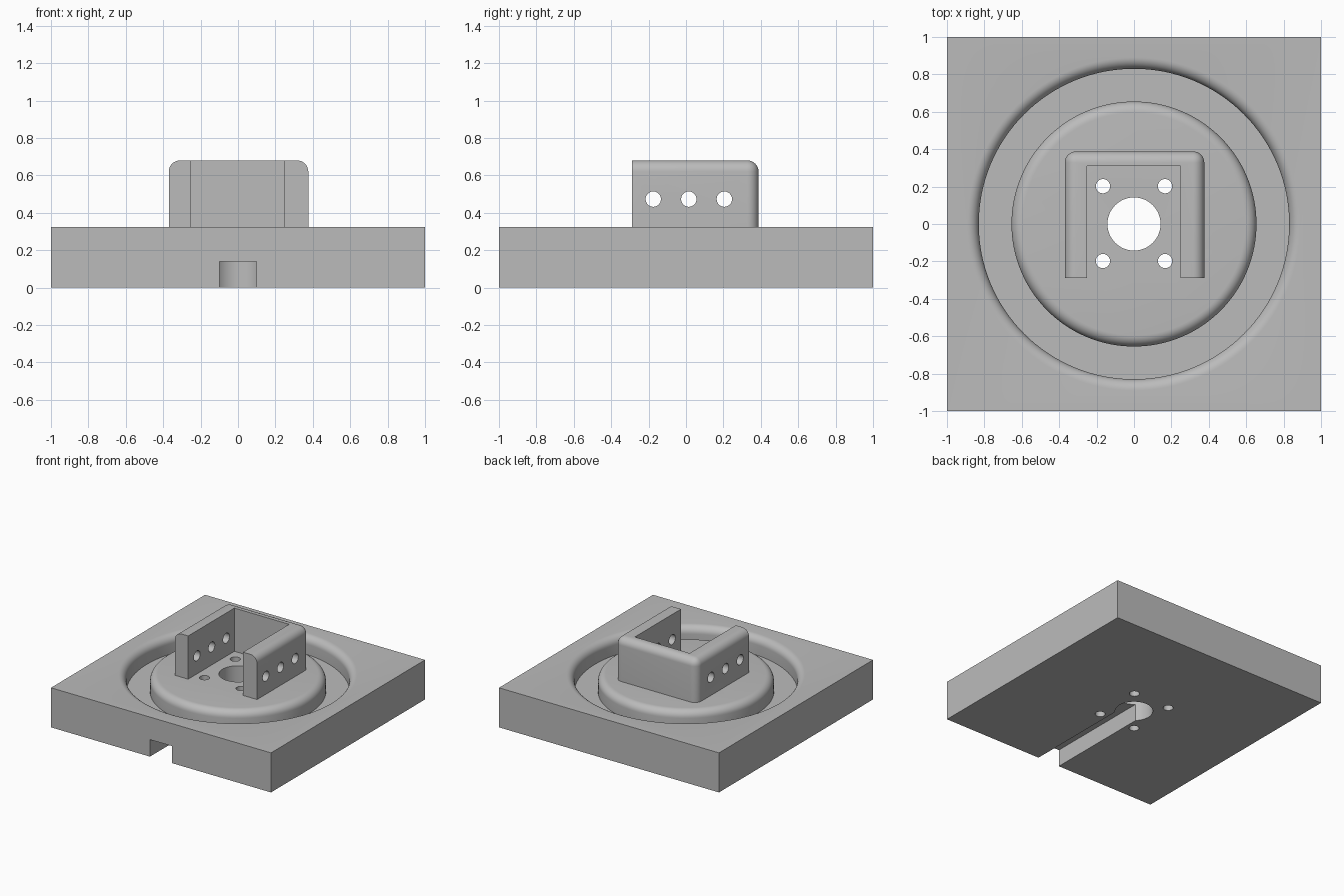
import bpy, bmesh
from math import pi, sin, cos
from mathutils import Matrix, Vector

if "Cube" in bpy.data.objects:
    bpy.data.objects.remove(bpy.data.objects["Cube"])

GREY = (0.5, 0.5, 0.5, 1)
grey = bpy.data.materials.new("plain grey")
grey.use_nodes = True
grey.diffuse_color = GREY
grey.node_tree.nodes["Principled BSDF"].inputs["Base Color"].default_value = GREY

TOP = 0.325      # top of the base plate
FILLET = 0.06


def make_object(name, bm):
    bmesh.ops.recalc_face_normals(bm, faces=bm.faces)
    mesh = bpy.data.meshes.new(name)
    bm.to_mesh(mesh)
    bm.free()
    mesh.materials.append(grey)
    obj = bpy.data.objects.new(name, mesh)
    bpy.context.collection.objects.link(obj)
    return obj


def box_mesh(low, high):
    low, high = Vector(low), Vector(high)
    bm = bmesh.new()
    bmesh.ops.create_cube(bm, size=1)
    bmesh.ops.scale(bm, vec=high - low, verts=bm.verts)
    bmesh.ops.translate(bm, vec=(low + high) / 2, verts=bm.verts)
    return bm


def rod_mesh(center, radius, length, axis="Z", sides=48):
    turn = Matrix.Rotation(pi / 2, 4, "Y") if axis == "X" else Matrix()
    bm = bmesh.new()
    bmesh.ops.create_cone(bm, cap_ends=True, segments=sides, radius1=radius,
                          radius2=radius, depth=length,
                          matrix=Matrix.Translation(center) @ turn)
    return bm


def lathe_mesh(profile, sides=128):
    bm = bmesh.new()
    rings = [[bm.verts.new((r * cos(2 * pi * i / sides), r * sin(2 * pi * i / sides), z))
              for i in range(sides)] for r, z in profile]
    for a, b in zip(rings, rings[1:] + rings[:1]):
        for i in range(sides):
            j = (i + 1) % sides
            bm.faces.new((a[i], a[j], b[j], b[i]))
    return bm


def cut(target, bm):
    cutter = make_object("cutter", bm)
    cutter.hide_render = True
    mod = target.modifiers.new("cut", "BOOLEAN")
    mod.operation, mod.solver, mod.object = "DIFFERENCE", "EXACT", cutter
    bpy.context.view_layer.objects.active = target
    bpy.ops.object.modifier_apply(modifier=mod.name)
    bpy.data.objects.remove(cutter)


def smooth(obj):
    bpy.ops.object.select_all(action="DESELECT")
    obj.select_set(True)
    bpy.context.view_layer.objects.active = obj
    bpy.ops.object.shade_smooth_by_angle(angle=pi / 6)


# Base plate with a ring groove whose lips are rounded over
base = make_object("base_plate", box_mesh((-1, -1, 0), (1, 1, TOP)))
floor, inner, outer = 0.18, 0.655, 0.83
arc = [(FILLET * (1 - cos(t)), FILLET * (1 - sin(t)))
       for t in (pi / 2 * k / 8 for k in range(9))]
groove = [(inner, floor)]
groove += [(inner - d, TOP - h) for d, h in arc]
groove += [(inner - FILLET, TOP + 0.1), (outer + FILLET, TOP + 0.1)]
groove += [(outer + d, TOP - h) for d, h in reversed(arc)]
groove += [(outer, floor)]
cut(base, lathe_mesh(groove))

# Cable slot underneath, central bore and four screw holes
cut(base, box_mesh((-0.1, -1.1, -0.1), (0.1, 0, 0.14)))
cut(base, rod_mesh((0, 0, 0.2), 0.142, 1, sides=64))
for x in (-0.166, 0.166):
    for y in (-0.198, 0.202):
        cut(base, rod_mesh((x, y, 0.2), 0.038, 1))
smooth(base)

# U-shaped bracket: round the outer top edges and the back corners
bm = box_mesh((-0.37, -0.29, TOP), (0.376, 0.388, 0.68))
edges = []
for e in bm.edges:
    mid = (e.verts[0].co + e.verts[1].co) / 2
    on_top, at_back, at_side = mid.z > 0.6, mid.y > 0.3, abs(mid.x) > 0.3
    if (on_top and (at_back or at_side)) or (at_back and at_side and mid.z > TOP + 0.1):
        edges.append(e)
bmesh.ops.bevel(bm, geom=edges, offset=FILLET, segments=8, profile=0.5, affect="EDGES")
bracket = make_object("bracket", bm)
cut(bracket, box_mesh((-0.25, -0.5, 0), (0.248, 0.31, 1)))

# Cross holes through both arms
for y in (-0.175, 0.015, 0.205):
    cut(bracket, rod_mesh((0, y, 0.473), 0.041, 1, axis="X"))
smooth(bracket)
